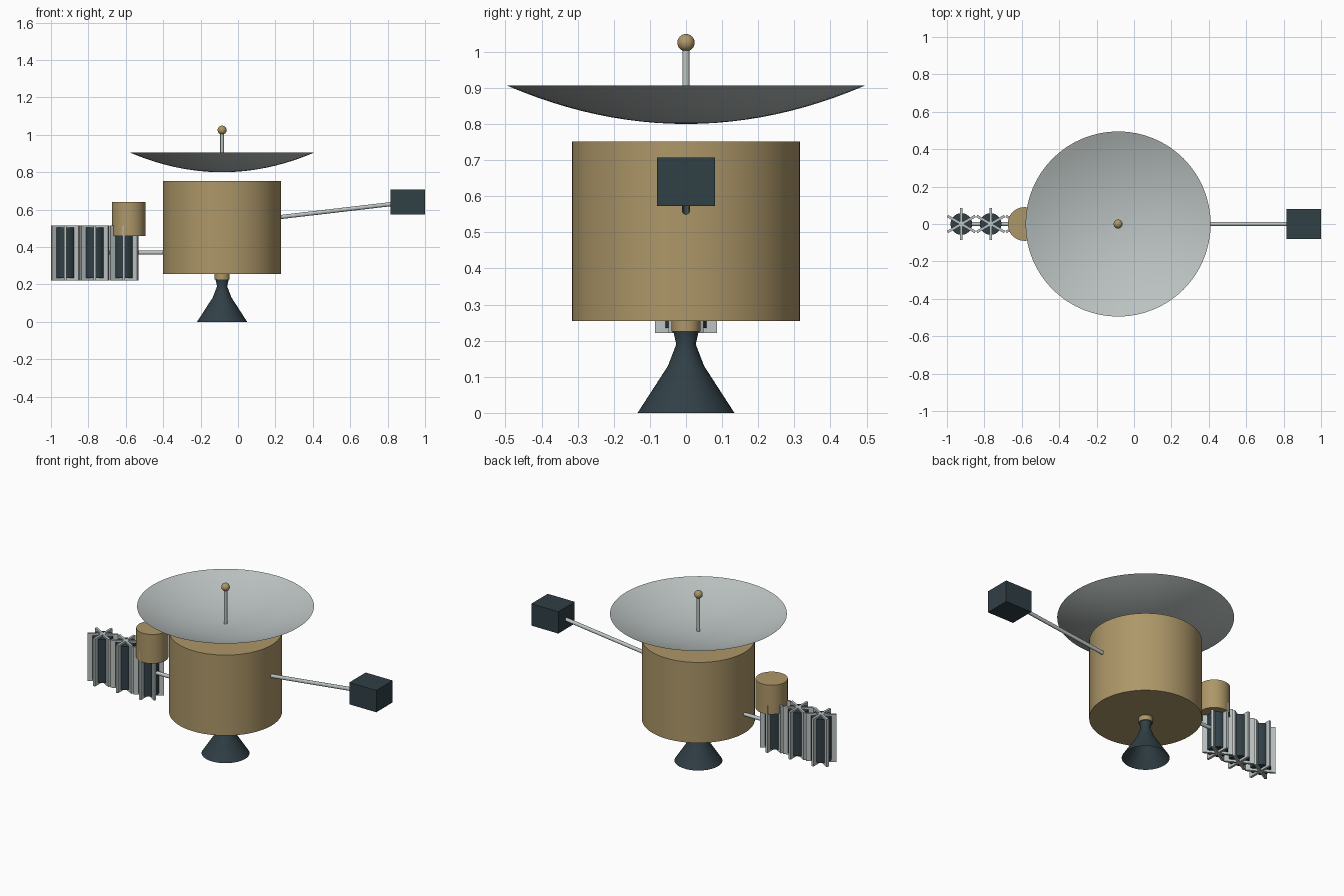
import bpy, math
from mathutils import Vector

if "Cube" in bpy.data.objects:
    bpy.data.objects.remove(bpy.data.objects["Cube"])

CX = -0.085  # axis of the main body


def material(name, rgb):
    m = bpy.data.materials.new(name)
    m.diffuse_color = (*rgb, 1)
    m.use_nodes = True
    m.node_tree.nodes["Principled BSDF"].inputs["Base Color"].default_value = m.diffuse_color
    return m


GOLD = material("gold_foil", (0.42, 0.31, 0.14))
DARK = material("dark_metal", (0.03, 0.05, 0.06))
PALE = material("pale_metal", (0.50, 0.55, 0.54))


def finish(ob, name, mat, smooth=True):
    ob.name = name
    ob.data.materials.append(mat)
    if smooth:
        bpy.ops.object.select_all(action='DESELECT')
        ob.select_set(True)
        bpy.context.view_layer.objects.active = ob
        bpy.ops.object.shade_smooth_by_angle(angle=math.radians(35))
    return ob


def rod(name, a, b, r, mat, sides=24):
    a, b = Vector(a), Vector(b)
    d = b - a
    bpy.ops.mesh.primitive_cylinder_add(vertices=sides, radius=r, depth=d.length, location=(a + b) / 2)
    ob = bpy.context.object
    ob.rotation_euler = d.to_track_quat('Z', 'Y').to_euler()
    return finish(ob, name, mat)


def box(name, centre, size, mat, turn=0):
    bpy.ops.mesh.primitive_cube_add(size=1, location=centre, rotation=(0, 0, turn))
    ob = bpy.context.object
    ob.scale = size
    return finish(ob, name, mat, False)


def lathe(name, profile, mat, sides=64):
    # open surface of revolution; a radius of 0 becomes a single pole point
    verts, faces, rings = [], [], []
    for r, z in profile:
        n = 1 if r == 0 else sides
        rings.append([len(verts) + i for i in range(n)])
        for i in range(n):
            t = 2 * math.pi * i / sides
            verts.append((r * math.cos(t), r * math.sin(t), z))
    for lo, hi in zip(rings, rings[1:]):
        for i in range(sides):
            j = (i + 1) % sides
            if len(lo) == 1:
                faces.append((lo[0], hi[i], hi[j]))
            else:
                faces.append((lo[i], lo[j], hi[j], hi[i]))
    me = bpy.data.meshes.new(name)
    me.from_pydata(verts, [], faces)
    ob = bpy.data.objects.new(name, me)
    ob.location.x = CX
    bpy.context.collection.objects.link(ob)
    return finish(ob, name, mat)


# main body
rod("body", (CX, 0, 0.255), (CX, 0, 0.752), 0.316, GOLD, 64)

# engine: collar and open bell
rod("engine_collar", (CX, 0, 0.225), (CX, 0, 0.26), 0.04, GOLD, 32)
lathe("engine_bell", [(0.134, 0), (0.05, 0.13), (0.027, 0.19), (0.035, 0.226)], DARK, 48)

# dish antenna with feed
N = 12
lathe("dish", [(0.495 * i / N, 0.80 + 0.106 * (i / N) ** 2) for i in range(N + 1)], PALE)
rod("feed_mast", (CX, 0, 0.80), (CX, 0, 1.02), 0.01, PALE)
bpy.ops.mesh.primitive_uv_sphere_add(segments=24, ring_count=16, radius=0.024, location=(CX, 0, 1.025))
finish(bpy.context.object, "feed_ball", GOLD)

# instrument boom and box
rod("instrument_boom", (0.225, 0, 0.56), (0.85, 0, 0.633), 0.011, PALE)
box("instrument_box", (0.908, 0, 0.64), (0.184, 0.16, 0.135), DARK)

# power boom with three finned generators
rod("power_boom", (-0.39, 0, 0.37), (-0.925, 0, 0.37), 0.011, PALE)
for k in range(3):
    x = -0.923 + 0.1565 * k
    rod(f"generator_core_{k + 1}", (x, 0, 0.235), (x, 0, 0.503), 0.058, DARK, 32)
    for f, deg in enumerate((30, 90, 150)):
        box(f"generator_{k + 1}_fin_{f + 1}", (x, 0, 0.3675), (0.171, 0.014, 0.293), PALE, math.radians(deg))

# canister above the inner generator
rod("canister", (-0.585, 0, 0.46), (-0.585, 0, 0.64), 0.09, GOLD, 48)
